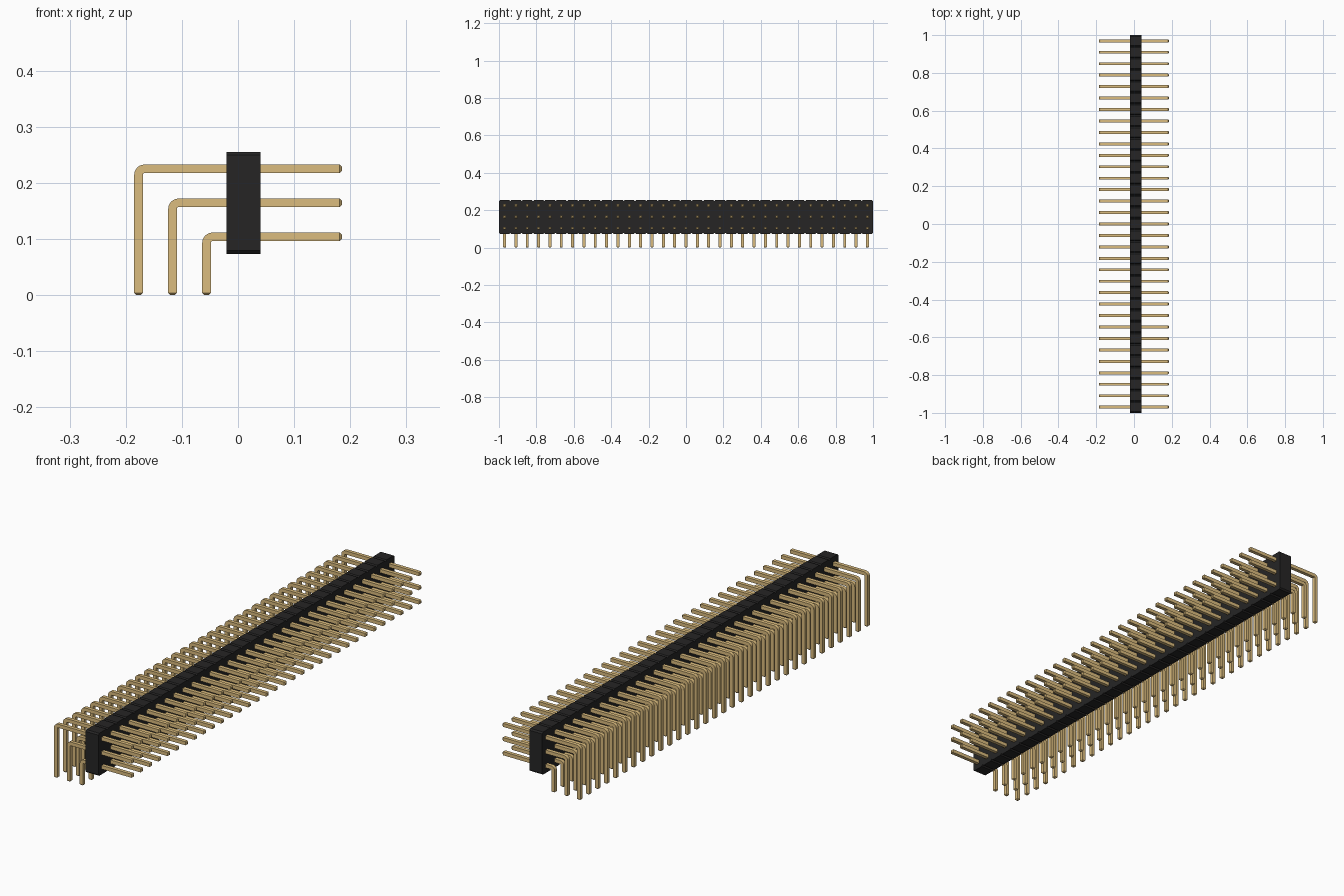
import bpy
import bmesh
from math import sin, cos, pi

cube = bpy.data.objects.get("Cube")
if cube:
    bpy.data.objects.remove(cube, do_unlink=True)

COUNT = 33
PITCH = 2 / COUNT
WIDTH = 0.0153                 # pin thickness
TAPER = WIDTH / 4              # pin tip chamfer
TIP_X = 0.185
BODY_X = (-0.0205, 0.0401)
BASE_Z = 0.0733
TOP_Z = BASE_Z + 3 * PITCH
NOTCH = PITCH / 10


def material(name, color):
    mat = bpy.data.materials.new(name)
    mat.use_nodes = True
    mat.diffuse_color = (*color, 1)
    bsdf = mat.node_tree.nodes["Principled BSDF"]
    bsdf.inputs["Base Color"].default_value = (*color, 1)
    bsdf.inputs["Roughness"].default_value = 0.6
    return mat


def make_object(name, bm, mat):
    bmesh.ops.recalc_face_normals(bm, faces=bm.faces)
    mesh = bpy.data.meshes.new(name)
    bm.to_mesh(mesh)
    bm.free()
    mesh.materials.append(mat)
    obj = bpy.data.objects.new(name, mesh)
    bpy.context.collection.objects.link(obj)
    return obj


black = material("black plastic", (0.019, 0.0185, 0.0185))
gold = material("gold metal", (0.708, 0.504, 0.21))


# Housing: notched outline along y, extruded across x
def housing():
    top, bottom = [], []
    for i in range(COUNT):
        y0, y1 = -1 + i * PITCH, -1 + (i + 1) * PITCH
        for y, d in ((y0, NOTCH), (y0 + NOTCH, 0), (y1 - NOTCH, 0)):
            top.append((y, TOP_Z - d))
            bottom.append((y, BASE_Z + d))
    top.append((1, TOP_Z - NOTCH))
    bottom.append((1, BASE_Z + NOTCH))
    bm = bmesh.new()
    face = bm.faces.new([bm.verts.new((BODY_X[0], y, z)) for y, z in top + bottom[::-1]])
    ext = bmesh.ops.extrude_face_region(bm, geom=[face], use_keep_orig=True)
    moved = [v for v in ext["geom"] if isinstance(v, bmesh.types.BMVert)]
    bmesh.ops.translate(bm, verts=moved, vec=(BODY_X[1] - BODY_X[0], 0, 0))
    return make_object("housing", bm, black)


# Bent pin: square rings swept down, around the bend and out to the tip
def pin_row(name, leg_x, arm_z):
    h, inner = WIDTH / 2, 0.003
    outer = inner + WIDTH
    cx, cz = leg_x + h + inner, arm_z - h - inner
    t = h - TAPER
    rings = [((leg_x - t, 0), (leg_x + t, 0), t),
             ((leg_x - h, TAPER), (leg_x + h, TAPER), h)]
    steps = 6
    for i in range(steps + 1):
        a = pi - i * pi / 2 / steps
        rings.append(((cx + outer * cos(a), cz + outer * sin(a)),
                      (cx + inner * cos(a), cz + inner * sin(a)), h))
    rings += [((TIP_X - TAPER, arm_z + h), (TIP_X - TAPER, arm_z - h), h),
              ((TIP_X, arm_z + t), (TIP_X, arm_z - t), t)]
    bm = bmesh.new()
    loops = [[bm.verts.new((p[0], y, p[1]))
              for p, y in ((a, -s), (b, -s), (b, s), (a, s))] for a, b, s in rings]
    for r, q in zip(loops, loops[1:]):
        for k in range(4):
            n = (k + 1) % 4
            bm.faces.new((r[k], r[n], q[n], q[k]))
    bm.faces.new(loops[0])
    bm.faces.new(loops[-1])
    obj = make_object(name, bm, gold)
    obj.location.y = -1 + PITCH / 2
    # Repeat along the housing
    arr = obj.modifiers.new("row", "ARRAY")
    arr.count = COUNT
    arr.use_relative_offset = False
    arr.use_constant_offset = True
    arr.constant_offset_displace = (0, PITCH, 0)
    # Smooth only the rounded bend
    obj.select_set(True)
    bpy.context.view_layer.objects.active = obj
    bpy.ops.object.shade_smooth_by_angle(angle=pi / 9)
    obj.select_set(False)


housing()
bpy.ops.object.select_all(action="DESELECT")
for i, label in enumerate(("lower", "middle", "upper")):
    pin_row(label + "_pins", -TIP_X + WIDTH / 2 - (2 - i) * -PITCH,
            BASE_Z + PITCH * (i + 0.5))
